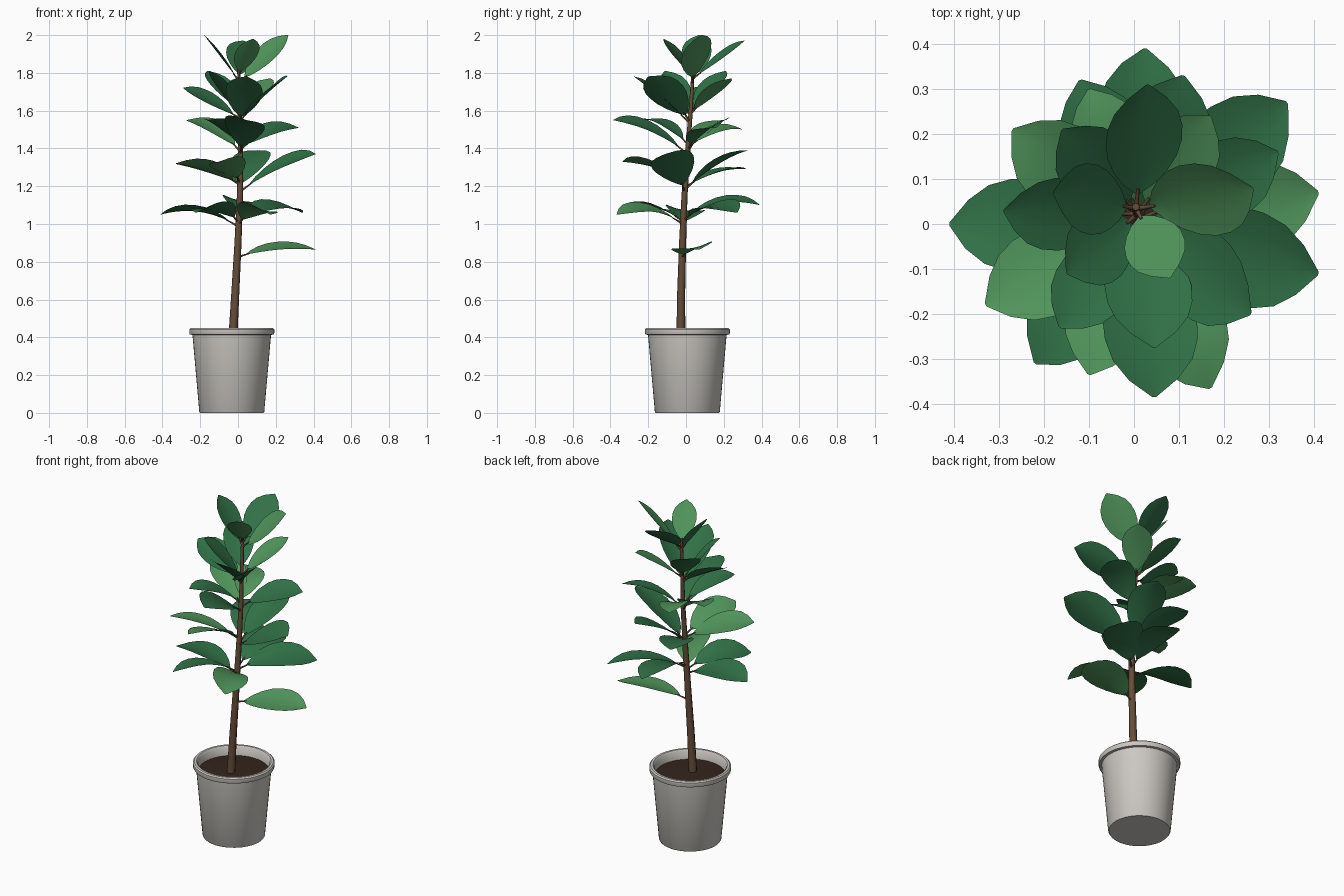
import bpy, bmesh, math
from mathutils import Vector

if "Cube" in bpy.data.objects:
    bpy.data.objects.remove(bpy.data.objects["Cube"])


def material(name, rgb):
    m = bpy.data.materials.new(name)
    m.diffuse_color = (*rgb, 1)
    m.use_nodes = True
    m.node_tree.nodes["Principled BSDF"].inputs["Base Color"].default_value = m.diffuse_color
    return m


def mesh_object(name, bm, mat=None):
    me = bpy.data.meshes.new(name)
    bm.to_mesh(me)
    bm.free()
    ob = bpy.data.objects.new(name, me)
    bpy.context.collection.objects.link(ob)
    if mat:
        me.materials.append(mat)
    bpy.ops.object.select_all(action='DESELECT')
    ob.select_set(True)
    bpy.context.view_layer.objects.active = ob
    bpy.ops.object.shade_smooth_by_angle(angle=math.radians(40))
    return ob


def lathe(name, profile, centre, mat=None, sides=48):
    bm = bmesh.new()
    pts = [bm.verts.new((centre[0] + r, centre[1], z)) for r, z in profile]
    edges = [bm.edges.new(p) for p in zip(pts, pts[1:])]
    bmesh.ops.spin(bm, geom=pts + edges, cent=(*centre, 0), axis=(0, 0, 1),
                   angle=math.tau, steps=sides)
    bmesh.ops.remove_doubles(bm, verts=bm.verts, dist=0.0002)
    bmesh.ops.recalc_face_normals(bm, faces=bm.faces)
    return mesh_object(name, bm, mat)


def tubes(name, paths, bevel, mat):
    cu = bpy.data.curves.new(name, 'CURVE')
    cu.dimensions = '3D'
    cu.bevel_depth = bevel
    cu.bevel_resolution = 2
    cu.use_fill_caps = True
    for path in paths:
        sp = cu.splines.new('POLY')
        sp.points.add(len(path) - 1)
        for p, (co, r) in zip(sp.points, path):
            p.co = (*co, 1)
            p.radius = r
        sp.use_smooth = True
    cu.materials.append(mat)
    ob = bpy.data.objects.new(name, cu)
    bpy.context.collection.objects.link(ob)


fresh = material("fresh_leaf", (0.08, 0.30, 0.105))
deep = material("deep_leaf", (0.030, 0.165, 0.062))
bark = material("bark", (0.13, 0.075, 0.04))
earth = material("earth", (0.035, 0.018, 0.012))
clay = material("pot_glaze", (0.60, 0.58, 0.54))

# Pot with a thick rim, and the soil inside it
POT = (-0.033, 0.007)
lathe("pot", [(0, 0), (0.168, 0), (0.172, 0.006), (0.208, 0.413), (0.222, 0.415),
              (0.225, 0.422), (0.225, 0.442), (0.218, 0.449), (0.205, 0.449),
              (0.197, 0.440), (0.192, 0.385), (0.16, 0.03), (0, 0.03)], POT, clay)
lathe("soil", [(0, 0.398), (0.12, 0.397), (0.194, 0.393)], POT, earth)

# Leaning, tapering stem
STEM = [(-0.028, -0.027, 0.38), (-0.015, -0.026, 0.62), (0.0, -0.018, 0.90), (0.010, -0.008, 1.15),
        (0.013, 0.010, 1.40), (0.008, 0.025, 1.60), (0.004, 0.038, 1.82)]
tubes("stem", [[(p, 1 - 0.11 * i) for i, p in enumerate(STEM)]], 0.024, bark)


def stem_at(z):
    for a, b in zip(STEM, STEM[1:]):
        if z <= b[2]:
            return Vector(a).lerp(Vector(b), (z - a[2]) / (b[2] - a[2]))
    return Vector(STEM[-1])


# Whorls: (height on stem, arch, [(tip x, tip y, tip z, is fresh, roll in degrees)])
WHORLS = [
    (0.83, 0.025, [(0.41, 0.07, 0.865, 1, 10)]),
    (1.015, 0.05, [(-0.41, 0.0, 1.05, 0, 8), (0.17, -0.365, 1.05, 1, -15),
                   (-0.22, -0.31, 1.06, 0, 12), (0.34, 0.27, 1.06, 0, 12),
                   (0.025, 0.39, 1.10, 0, 10)]),
    (1.20, 0.03, [(0.41, -0.11, 1.37, 0, 20), (0.11, 0.33, 1.39, 0, 0), (-0.12, 0.32, 1.29, 0, 0),
                  (-0.33, -0.18, 1.32, 1, 12), (-0.10, -0.335, 1.33, 1, 15)]),
    (1.40, 0.04, [(0.045, -0.385, 1.55, 0, -15), (-0.27, 0.21, 1.55, 1, -8),
                  (0.32, 0.16, 1.51, 0, 15), (-0.10, 0.30, 1.50, 1, 10),
                  (-0.165, -0.23, 1.55, 0, 0)]),
    (1.57, 0.01, [(0.045, -0.275, 1.78, 0, -10), (0.26, -0.20, 1.78, 0, 25),
                  (-0.29, 0.03, 1.72, 0, -20), (-0.15, -0.11, 1.81, 0, -10),
                  (0.17, 0.24, 1.77, 1, 0), (-0.16, 0.21, 1.81, 0, 0)]),
    (1.77, 0.0, [(0.265, 0.08, 2.0, 1, 25), (-0.18, 0.07, 2.0, 0, 8),
                 (0.03, 0.31, 1.97, 0, 15), (0.08, -0.12, 1.98, 1, 0)]),
]
OUTLINE = [(0, 0.06), (0.1, 0.42), (0.22, 0.70), (0.36, 0.91), (0.5, 1),
           (0.64, 0.98), (0.77, 0.84), (0.89, 0.52), (1, 0.04)]
ACROSS = (-1, -0.5, 0, 0.5, 1)
STALK = 0.12


def leaf(bm, path, length, roll):
    rows = []
    for t, w in OUTLINE:
        s = STALK + (1 - STALK) * t
        p = path(s)
        along = (path(s + 0.01) - path(s - 0.01)).normalized()
        level = along.cross(Vector((0, 0, 1))).normalized()
        lift = level.cross(along)
        side = level * math.cos(roll) - lift * math.sin(roll)
        up = lift * math.cos(roll) + level * math.sin(roll)
        half = w * 0.28 * length
        rows.append([bm.verts.new(p + side * u * half + up * 0.15 * half * u * u)
                     for u in ACROSS])
    for a, b in zip(rows, rows[1:]):
        for i in range(len(ACROSS) - 1):
            bm.faces.new((a[i], a[i + 1], b[i + 1], b[i]))


# Leaves on short stalks
blades = [bmesh.new(), bmesh.new()]
stalks = []
for height, arch, tips in WHORLS:
    for i, (x, y, z, is_fresh, roll) in enumerate(tips):
        base = stem_at(height + 0.012 * (i - len(tips) / 2))
        tip = Vector((x, y, z))

        def path(s):
            return base.lerp(tip, s) + Vector((0, 0, arch * 4 * s * (1 - s)))

        leaf(blades[is_fresh], path, (tip - base).length * 0.85 + 0.02, math.radians(roll))
        stalks.append([(path(s), 1 - 3 * s) for s in (0, 0.06, 0.12, 0.16)])
mesh_object("deep_leaves", blades[0], deep)
mesh_object("fresh_leaves", blades[1], fresh)
tubes("leaf_stalks", stalks, 0.006, bark)
